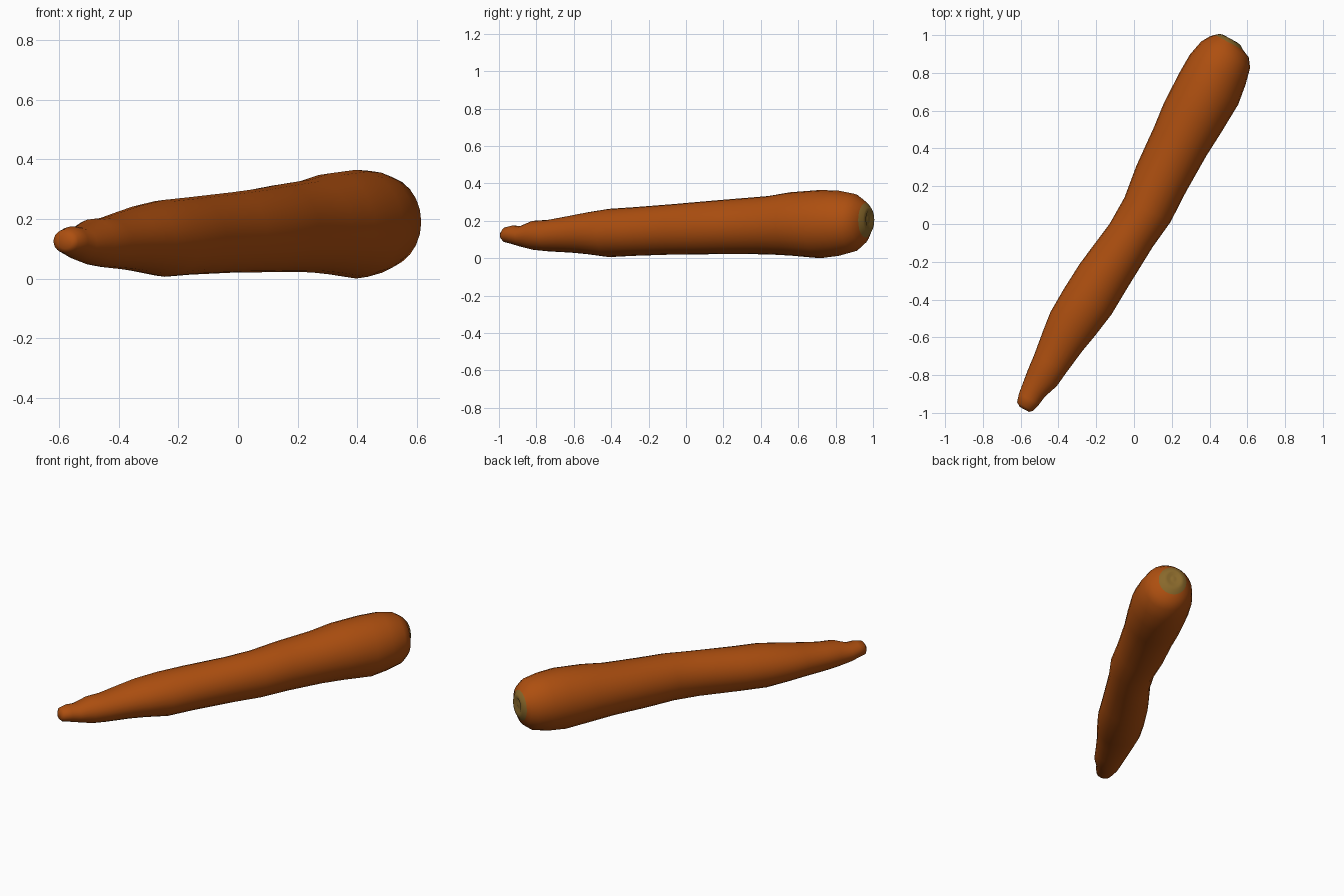
import bpy, bmesh, math
from mathutils import Vector

cube = bpy.data.objects.get("Cube")
if cube:
    bpy.data.objects.remove(cube, do_unlink=True)


def material(name, color):
    m = bpy.data.materials.new(name)
    m.use_nodes = True
    m.diffuse_color = (*color, 1)
    m.node_tree.nodes["Principled BSDF"].inputs["Base Color"].default_value = (*color, 1)
    return m


orange = material("carrot orange", (0.42, 0.078, 0.005))
olive = material("crown olive", (0.25, 0.14, 0.024))

SIDES = 24
along = Vector((0.476, 0.879, 0))     # root axis, tip to crown
across = Vector((0.879, -0.476, 0))   # sideways

# Root sections: distance along, left edge, right edge, bottom, top
ROOT = [
    (-1.14, -.07, -.015, .10, .145), (-1.125, -.095, 0, .085, .165),
    (-1.08, -.108, .013, .075, .175), (-1.03, -.115, .02, .062, .172),
    (-.95, -.126, .049, .045, .2), (-.86, -.135, .06, .037, .205),
    (-.72, -.155, .08, .03, .228), (-.62, -.167, .1, .022, .245),
    (-.48, -.163, .123, .006, .264), (-.32, -.152, .13, .013, .273),
    (-.06, -.114, .145, .02, .29), (.1, -.111, .165, .021, .302),
    (.28, -.136, .161, .022, .316), (.5, -.151, .165, .021, .332),
    (.64, -.166, .175, .014, .353), (.82, -.17, .184, 0, .365),
    (.93, -.167, .168, .013, .361), (1.02, -.147, .147, .035, .345),
    (1.065, -.12, .115, .07, .315), (1.085, -.1, .07, .11, .295),
]
# Crown sections: rounded rim, dimple and small stem stub
CROWN = [
    ROOT[-1], (1.102, -.08, .045, .135, .275), (1.106, -.06, .02, .16, .255),
    (1.096, -.045, .005, .18, .24), (1.1, -.03, -.005, .195, .225),
]


def loft(name, sections, mat, cap_start):
    bm = bmesh.new()
    rings = []
    for s, left, right, low, high in sections:
        ring = []
        for i in range(SIDES):
            a = math.tau * i / SIDES
            w = (left + right) / 2 + (right - left) / 2 * math.cos(a)
            z = (low + high) / 2 + (high - low) / 2 * math.sin(a)
            ring.append(bm.verts.new(along * s + across * w + Vector((0, 0, z))))
        rings.append(ring)
    for a, b in zip(rings, rings[1:]):
        for i in range(SIDES):
            j = (i + 1) % SIDES
            bm.faces.new((a[i], a[j], b[j], b[i]))
    bm.faces.new(rings[0][::-1] if cap_start else rings[-1])
    bmesh.ops.recalc_face_normals(bm, faces=bm.faces)
    # The end face must point outward along the axis
    end = bm.faces[:][-1]
    if end.normal.dot(along) * (-1 if cap_start else 1) < 0:
        bmesh.ops.reverse_faces(bm, faces=bm.faces)
    mesh = bpy.data.meshes.new(name)
    bm.to_mesh(mesh)
    bm.free()
    mesh.materials.append(mat)
    ob = bpy.data.objects.new(name, mesh)
    bpy.context.collection.objects.link(ob)
    bpy.ops.object.select_all(action='DESELECT')
    ob.select_set(True)
    bpy.context.view_layer.objects.active = ob
    bpy.ops.object.shade_smooth_by_angle(angle=math.radians(75))
    return ob


loft("carrot_root", ROOT, orange, True)
loft("carrot_crown", CROWN, olive, False)
